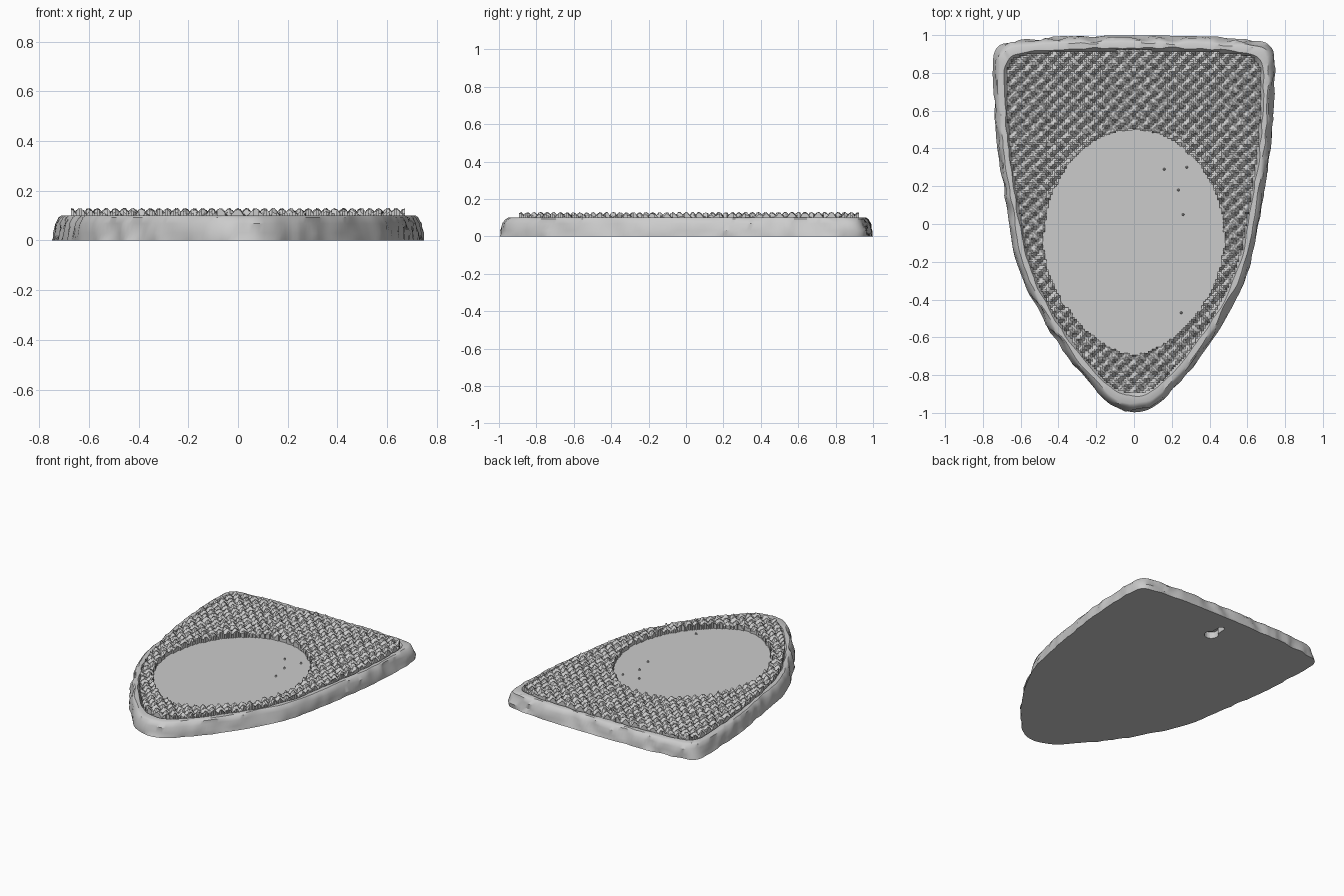
import bpy
import bmesh
import math
from mathutils import Vector, noise

cube = bpy.data.objects.get("Cube")
if cube:
    bpy.data.objects.remove(cube, do_unlink=True)

# One stone grey for everything
grey = bpy.data.materials.new("stone grey")
grey.use_nodes = True
COLOUR = (0.6, 0.6, 0.6, 1)
grey.diffuse_color = COLOUR
grey.node_tree.nodes["Principled BSDF"].inputs["Base Color"].default_value = COLOUR


def make_object(name, bm, smooth_angle=None):
    bmesh.ops.recalc_face_normals(bm, faces=bm.faces)
    mesh = bpy.data.meshes.new(name)
    bm.to_mesh(mesh)
    bm.free()
    mesh.materials.append(grey)
    obj = bpy.data.objects.new(name, mesh)
    bpy.context.collection.objects.link(obj)
    bpy.ops.object.select_all(action='DESELECT')
    obj.select_set(True)
    bpy.context.view_layer.objects.active = obj
    if smooth_angle:
        bpy.ops.object.shade_smooth_by_angle(angle=math.radians(smooth_angle))
    return obj


def loft(bm, rings):
    """Skin a stack of closed rings and cap both ends."""
    loops = [[bm.verts.new(p) for p in ring] for ring in rings]
    n = len(loops[0])
    for a, b in zip(loops, loops[1:]):
        for i in range(n):
            j = (i + 1) % n
            bm.faces.new((a[i], a[j], b[j], b[i]))
    bm.faces.new(loops[0][::-1])
    bm.faces.new(loops[-1])


def resample(points, count):
    """Evenly spaced points round a closed outline, lightly smoothed."""
    closed = points + points[:1]
    lengths = [(b - a).length for a, b in zip(closed, closed[1:])]
    step = sum(lengths) / count
    out, k, start = [], 0, 0.0
    for i in range(count):
        d = i * step
        while k < len(lengths) - 1 and d > start + lengths[k]:
            start += lengths[k]
            k += 1
        out.append(closed[k].lerp(closed[k + 1], (d - start) / lengths[k]))
    for _ in range(3):
        out = [(out[i - 1] + out[i] * 2 + out[(i + 1) % count]) / 4 for i in range(count)]
    return out


# Shield outline: one half, mirrored
half = [(0, -1), (.08, -.99), (.16, -.93), (.3, -.78), (.45, -.57), (.57, -.35),
        (.635, -.17), (.68, .1), (.72, .35), (.74, .55), (.75, .8), (.745, .92),
        (.71, .965), (.6, .98), (.4, .995), (0, 1)]
right_side = [Vector((x, y, 0)) for x, y in half]
left_side = [Vector((-x, y, 0)) for x, y in half[-2:0:-1]]
outline = resample(right_side + left_side, 260)


def inset(p, f, z):
    """Point moved from the outer edge (f = 0) to the inner rim edge (f = 1)."""
    return Vector((p.x * (1 - .1 * f), p.y * (1 - .09 * f) + .01 * f, z))


# Backing slab with a chipped, rounded rim
rings = []
for f, z, rough in [(0, 0, .25), (0, .03, .5), (.1, .068, .5), (.3, .092, .3),
                    (.45, .1, .25), (.9, .1, .25), (1.1, .07, 0)]:
    ring = []
    for p in outline:
        chip = abs(noise.noise(Vector((p.x * 7, p.y * 7, z * 12)))) * rough
        ring.append(inset(p, f + chip * (1 if f < .8 else -1), z))
    rings.append(ring)
bm = bmesh.new()
loft(bm, rings)
slab = make_object("rimmed_slab", bm, 35)

# Keyhole hanger slot cut in the underside
hole = [(.045 * math.sin(a), .77 - .045 * math.cos(a))
        for a in [math.radians(d) for d in range(-150, 151, 15)]]
hole += [(.02 * math.cos(a), .87 + .02 * math.sin(a))
         for a in [math.radians(d) for d in range(0, 181, 20)]]
bm = bmesh.new()
loft(bm, [[(x, y, z) for x, y in hole] for z in (-.05, .045)])
cutter = make_object("keyhole_cutter", bm)
cutter.hide_render = True
bpy.context.view_layer.objects.active = slab
cut = slab.modifiers.new("keyhole", 'BOOLEAN')
cut.operation = 'DIFFERENCE'
cut.solver = 'EXACT'
cut.object = cutter
bpy.ops.object.modifier_apply(modifier=cut.name)
bpy.data.objects.remove(cutter, do_unlink=True)


# Egg-shaped flat field: wide round back, tapering front
def oval_width(y):
    t = y + .1
    amount, power = (t / .6, 2) if t > 0 else (-t / .59, 1.7)
    return .48 * max(0, 1 - amount ** power) ** (1 / power)


ys = [-.1 - .595 * math.cos(math.pi * i / 40) for i in range(41)]
egg = [(oval_width(y), y) for y in ys] + [(-oval_width(y), y) for y in ys[-2:0:-1]]
bm = bmesh.new()
loft(bm, [[(x * 1.02, y * 1.01, z) for x, y in egg] for z in (.065, .085)])
make_object("oval_panel", bm, 30)

# Woven border between rim and oval
PITCH = .05
STEP = .0105
border = [inset(p, 1, 0) for p in outline[::3]]


def inside_border(x, y):
    hit = False
    for a, b in zip(border, border[1:] + border[:1]):
        if (a.y > y) != (b.y > y) and x < a.x + (y - a.y) * (b.x - a.x) / (b.y - a.y):
            hit = not hit
    return hit


def weave_height(x, y):
    u, v = (x + y) / (PITCH * math.sqrt(2)), (x - y) / (PITCH * math.sqrt(2))
    sign = 1 if (math.floor(u) + math.floor(v)) % 2 else -1
    arch_u = math.sin(math.pi * (u % 1))
    arch_v = math.sin(math.pi * (v % 1))
    strand = max(arch_v * (1 + sign * arch_u), arch_u * (1 - sign * arch_v))
    grain = noise.noise(Vector((x * 70, y * 70, 0)))
    return min(.13, .089 + .02 * strand + .007 * grain)


bm = bmesh.new()
grid = {}


def grid_vert(i, j):
    if (i, j) not in grid:
        x, y = i * STEP, j * STEP
        grid[i, j] = bm.verts.new((x, y, weave_height(x, y)))
    return grid[i, j]


for i in range(-68, 68):
    for j in range(-92, 92):
        x, y = (i + .5) * STEP, (j + .5) * STEP
        ragged = .012 * noise.noise(Vector((x * 25, y * 25, 3)))
        if abs(x) < oval_width(y) + ragged or not inside_border(x, y):
            continue
        bm.faces.new([grid_vert(i + a, j + b) for a, b in ((0, 0), (1, 0), (1, 1), (0, 1))])
# Skirt closing the raw edges of the weave
edges = [e for e in bm.edges if e.is_boundary]
skirt = bmesh.ops.extrude_edge_only(bm, edges=edges)
for v in skirt["geom"]:
    if isinstance(v, bmesh.types.BMVert):
        v.co.z = .068
make_object("woven_border", bm, 25)

# Stray weave tips poking through the oval
bm = bmesh.new()
for x, y in [(.16, .29), (.28, .3), (.235, .18), (.26, .05), (.25, -.47)]:
    tip = bmesh.ops.create_cone(bm, cap_ends=True, segments=6, radius1=.009,
                                radius2=.003, depth=.016)["verts"]
    bmesh.ops.translate(bm, verts=tip, vec=(x, y, .088))
make_object("weave_tips", bm)
